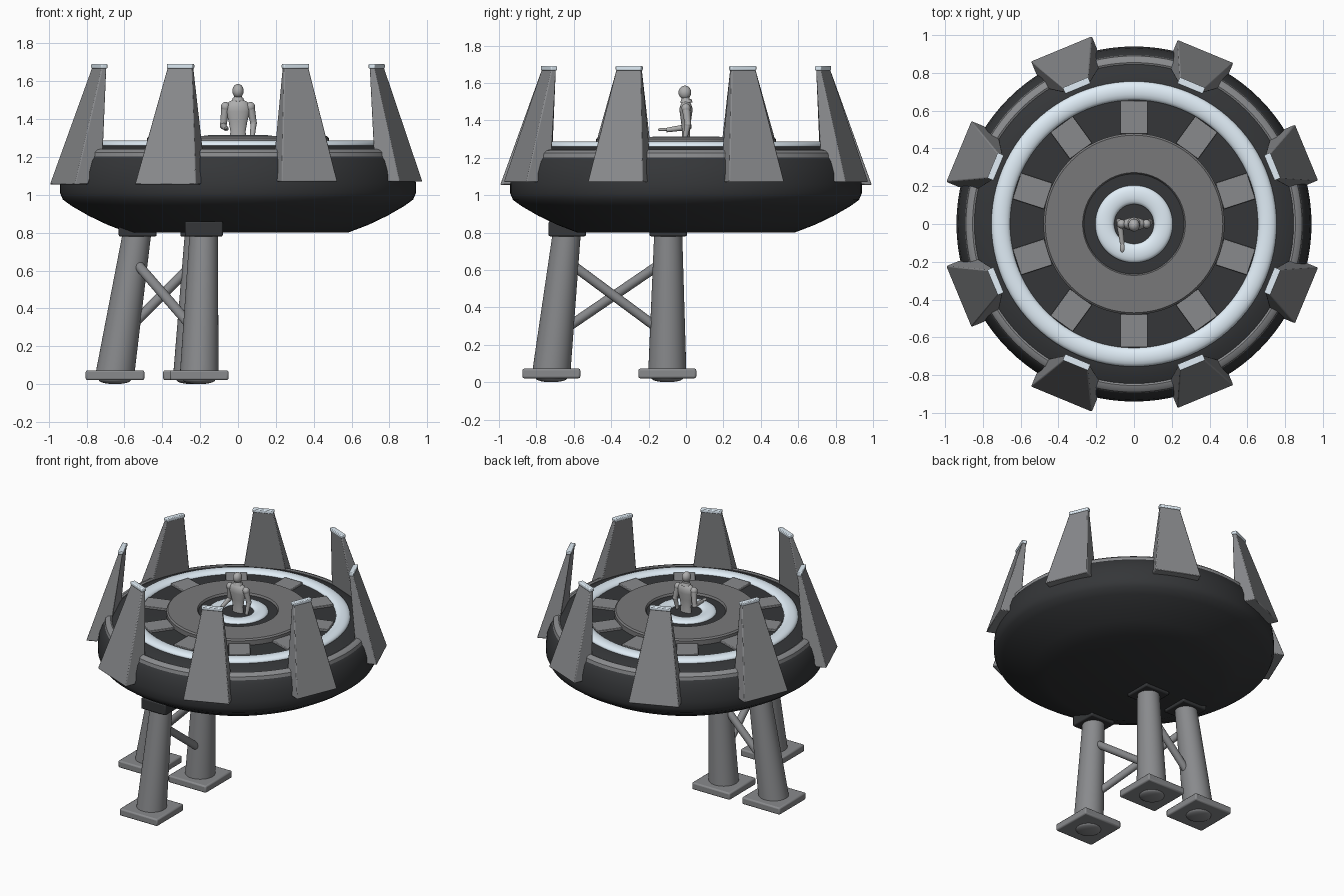
import bpy, bmesh, math
from mathutils import Vector, Matrix

if "Cube" in bpy.data.objects:
    bpy.data.objects.remove(bpy.data.objects["Cube"])


def mat(name, r, g, b):
    m = bpy.data.materials.new(name)
    m.diffuse_color = (r, g, b, 1)
    m.use_nodes = True
    m.node_tree.nodes["Principled BSDF"].inputs["Base Color"].default_value = m.diffuse_color
    return m


DARK = mat("dark_hull", 0.035, 0.037, 0.04)
GREY = mat("mid_grey", 0.25, 0.255, 0.265)
DISC = mat("disc_grey", 0.19, 0.19, 0.195)
GLOW = mat("pale_light", 0.75, 0.85, 0.93)
PALE = mat("figure_grey", 0.42, 0.42, 0.42)


def finish(bm, name, material, angle=35, bevel=0):
    bmesh.ops.remove_doubles(bm, verts=bm.verts, dist=1e-5)
    bmesh.ops.recalc_face_normals(bm, faces=bm.faces)
    me = bpy.data.meshes.new(name)
    bm.to_mesh(me)
    bm.free()
    ob = bpy.data.objects.new(name, me)
    bpy.context.collection.objects.link(ob)
    me.materials.append(material)
    bpy.ops.object.select_all(action='DESELECT')
    ob.select_set(True)
    bpy.context.view_layer.objects.active = ob
    bpy.ops.object.shade_smooth_by_angle(angle=math.radians(angle))
    if bevel:
        mod = ob.modifiers.new("bevel", 'BEVEL')
        mod.width, mod.segments = bevel, 2
    return ob


def add_lathe(bm, profile, closed=False, steps=96, yscale=1.0):
    rings = []
    for i in range(steps):
        a = 2 * math.pi * i / steps
        rings.append([bm.verts.new((r * math.cos(a), r * math.sin(a) * yscale, z)) for r, z in profile])
    n = len(profile)
    for i in range(steps):
        p, q = rings[i], rings[(i + 1) % steps]
        for j in range(n if closed else n - 1):
            k = (j + 1) % n
            bm.faces.new((p[j], q[j], q[k], p[k]))


def lathe(name, profile, material, closed=False, angle=35):
    bm = bmesh.new()
    add_lathe(bm, profile, closed)
    # collapse the axis points cleanly
    bmesh.ops.remove_doubles(bm, verts=bm.verts, dist=1e-5)
    return finish(bm, name, material, angle)


def add_rod(bm, p, q, r1, r2, sides=24):
    p, q = Vector(p), Vector(q)
    rot = (q - p).to_track_quat('Z', 'Y').to_matrix().to_4x4()
    bmesh.ops.create_cone(bm, cap_ends=True, segments=sides, radius1=r1, radius2=r2,
                          depth=(q - p).length, matrix=Matrix.Translation((p + q) / 2) @ rot)


def add_ball(bm, c, sx, sy, sz):
    bmesh.ops.create_uvsphere(bm, u_segments=20, v_segments=12, radius=1,
                              matrix=Matrix.Translation(c) @ Matrix.Diagonal((sx, sy, sz, 1)))


def box(name, c, size, material, bevel=0.008, turn=0):
    bm = bmesh.new()
    bmesh.ops.create_cube(bm, size=1, matrix=Matrix.Rotation(turn, 4, 'Z') @ Matrix.Translation(c)
                          @ Matrix.Diagonal((*size, 1)))
    return finish(bm, name, material, bevel=bevel)


# saucer hull
lathe("hull", [(0, 0.80), (0.58, 0.80), (0.69, 0.842), (0.79, 0.89), (0.88, 0.942), (0.925, 0.975),
               (0.94, 1.01), (0.94, 1.06), (0.932, 1.12), (0.91, 1.18), (0.885, 1.215), (0.84, 1.235),
               (0.80, 1.25), (0.75, 1.262), (0.66, 1.265), (0, 1.265)], DARK)
lathe("rim_band", [(0.845, 1.21), (0.895, 1.20), (0.89, 1.225), (0.875, 1.238), (0.855, 1.243), (0.845, 1.238)],
      GREY, True)


# glowing rings
def ring(name, r, half, z, h):
    pts = [(r + half * math.cos(a), z + h * math.sin(a))
           for a in [math.pi * 2 * i / 16 for i in range(16)]]
    return lathe(name, pts, GLOW, True, 60)


ring("outer_light_ring", 0.705, 0.05, 1.262, 0.026)
ring("inner_light_ring", 0.155, 0.05, 1.295, 0.02)

# central deck
lathe("deck_disc", [(0.265, 1.26), (0.265, 1.30), (0.272, 1.31), (0.47, 1.31), (0.48, 1.30), (0.48, 1.26)],
      DISC, True)
lathe("hub_floor", [(0, 1.295), (0.27, 1.295), (0.27, 1.26)], DARK)

# deck panels
for i in range(10):
    box(f"deck_panel_{i + 1}", (0.565, 0, 1.268), (0.175, 0.145, 0.026), GREY, 0.004,
        math.radians(90 + 36 * i))


# ring of tapered fins, the ones on the left slightly larger
def fin(i, angle, base_r, base_w, base_z):
    top_r, top_w, top_z = 0.808, 0.07, 1.67
    t = (1.24 - base_z) / (top_z - base_z)
    mid_r, mid_w = base_r + (top_r - base_r) * t, base_w + (top_w - base_w) * t
    turn = Matrix.Rotation(angle, 4, 'Z')
    bm = bmesh.new()
    loops = []
    for ro, ri, w, z in ((base_r, base_r - 0.075, base_w, base_z), (mid_r, 0.83, mid_w, 1.24),
                         (top_r, 0.78, top_w, top_z)):
        loops.append([bm.verts.new(turn @ Vector(c)) for c in
                      ((ro, -w, z), (ro, w, z), (ri, w, z), (ri, -w, z))])
    for a, b in zip(loops, loops[1:]):
        for j in range(4):
            k = (j + 1) % 4
            bm.faces.new((a[j], a[k], b[k], b[j]))
    bm.faces.new(loops[0])
    bm.faces.new(loops[-1])
    finish(bm, f"fin_{i + 1}", GREY, 10, 0.006)
    box(f"fin_cap_{i + 1}", (0.793, 0, 1.679), (0.036, 0.146, 0.024), GLOW, 0.005, angle)


for i in range(8):
    a = math.radians(22.5 + 45 * i)
    if math.cos(a) < 0:
        fin(i, a, 1.005, 0.175, 1.055)
    else:
        fin(i, a, 0.99, 0.16, 1.07)

# three legs: (foot xy, top xy)
legs = [((-0.65, -0.10), (-0.53, -0.095)),
        ((-0.205, -0.72), (-0.18, -0.635)),
        ((-0.24, -0.10), (-0.205, -0.095))]


def on_leg(i, z):
    f, t = legs[i]
    u = (z - 0.05) / 0.77
    return Vector((f[0] + (t[0] - f[0]) * u, f[1] + (t[1] - f[1]) * u, z))


for i, (f, t) in enumerate(legs):
    n = i + 1
    bm = bmesh.new()
    add_rod(bm, on_leg(i, 0.05), on_leg(i, 0.82), 0.102, 0.074, 40)
    finish(bm, f"leg_{n}", GREY)
    box(f"foot_plate_{n}", (*f, 0.047), (0.31, 0.31, 0.052), GREY, 0.01)
    bm = bmesh.new()
    add_ball(bm, (*f, 0.022), 0.085, 0.085, 0.022)
    finish(bm, f"foot_pad_{n}", GREY)
    box(f"leg_bracket_{n}", (*t, 0.82), (0.2, 0.2, 0.08), DARK, 0.008)

# diagonal braces running round the three legs
for i in range(3):
    p, q = on_leg(i, 0.66), on_leg((i + 1) % 3, 0.25)
    d = (q - p).normalized()
    bm = bmesh.new()
    add_rod(bm, p + d * 0.03, q - d * 0.03, 0.026, 0.026)
    finish(bm, f"brace_{i + 1}", GREY)

# seated operator, one forearm reaching forward
bm = bmesh.new()
add_lathe(bm, [(0.0, 1.28), (0.046, 1.28), (0.04, 1.335), (0.05, 1.39), (0.064, 1.44), (0.066, 1.465),
               (0.05, 1.49), (0.022, 1.505), (0, 1.506)], steps=28, yscale=0.52)
add_rod(bm, (0, 0, 1.49), (0, -0.003, 1.53), 0.024, 0.02)
add_ball(bm, (0, -0.006, 1.549), 0.03, 0.034, 0.037)
add_rod(bm, (0, 0.002, 1.495), (0, 0.002, 1.515), 0.034, 0.026)
for side, elbow, hand in ((-1, (-0.078, 0.012, 1.365), (-0.062, -0.105, 1.348)),
                          (1, (0.082, 0.01, 1.38), (0.076, -0.005, 1.305))):
    shoulder = (0.066 * side, 0, 1.465)
    add_ball(bm, shoulder, 0.024, 0.024, 0.026)
    add_rod(bm, shoulder, elbow, 0.022, 0.017)
    add_ball(bm, elbow, 0.018, 0.018, 0.018)
    add_rod(bm, elbow, hand, 0.017, 0.012)
    if side < 0:
        add_ball(bm, Vector(hand) + Vector((0, -0.02, 0.003)), 0.013, 0.026, 0.009)
    else:
        add_ball(bm, hand, 0.011, 0.014, 0.022)
finish(bm, "operator_figure", PALE, 50)
